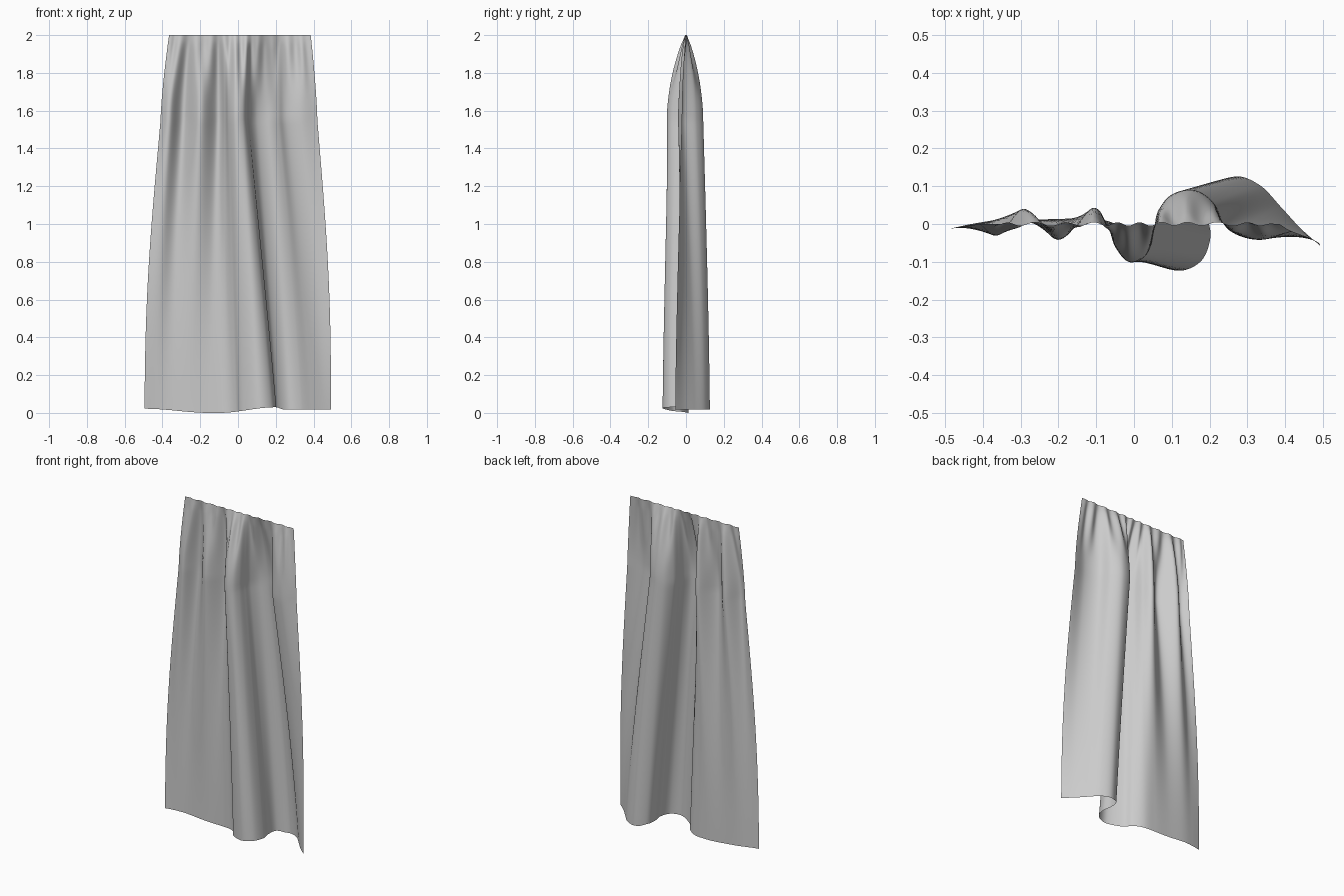
import bpy, bmesh, math
from mathutils import Vector

if "Cube" in bpy.data.objects:
    bpy.data.objects.remove(bpy.data.objects["Cube"])

# Matching plan-view fold lines (x, y): at the hem and below the gathers
HEM = [(-.495, -.014), (-.43, .0), (-.36, .01), (-.25, .012), (-.15, .014), (-.07, .008),
       (-.012, -.025), (.022, -.075), (.11, -.123), (.178, -.1), (.205, -.035), (.196, .03),
       (.208, .09), (.27, .126), (.335, .102), (.39, .045), (.44, -.01), (.492, -.057)]
FOLD = [(-.41, .0), (-.36, -.03), (-.29, .04), (-.20, -.042), (-.11, .042), (-.07, -.005),
        (-.05, -.06), (-.015, -.1), (.025, -.09), (.046, -.055), (.054, -.01), (.064, .035),
        (.10, .078), (.16, .09), (.212, .055), (.25, -.015), (.33, -.042), (.42, -.02)]
NU, NV = 200, 80
Z_FOLD = 1.55
TOP_L, TOP_R = -.365, .385


def spline(pts, u):
    """Smooth interpolation through points, u in 0..1."""
    f = u * (len(pts) - 1)
    i = min(int(f), len(pts) - 2)
    t = f - i
    b, c = Vector(pts[i]), Vector(pts[i + 1])
    a = Vector(pts[i - 1]) if i else 2 * b - c
    d = Vector(pts[i + 2]) if i + 2 < len(pts) else 2 * c - b
    return .5 * (2 * b + (c - a) * t + (2 * a - 5 * b + 4 * c - d) * t * t
                 + (3 * b - a - 3 * c + d) * t ** 3)


def smooth(a, b, x):
    t = max(0, min(1, (x - a) / (b - a)))
    return t * t * (3 - 2 * t)


def hem_height(x):
    """Slight rise and dip of the bottom edge."""
    if x < -.15:
        return .022 * smooth(-.15, -.49, x)
    return .03 * smooth(-.1, .2, x) - .013 * smooth(.2, .25, x)


def top_x(u, fx):
    """Keeps the top edge spacing close to that of the folds below."""
    k = .2 * u + .8 * (fx - FOLD[0][0]) / (FOLD[-1][0] - FOLD[0][0])
    return TOP_L + (TOP_R - TOP_L) * k


def cloth_point(u, v):
    hem, fold = spline(HEM, u), spline(FOLD, u)
    low = hem_height(hem.x)
    z = low + (2 - low) * v
    x_top = top_x(u, fold.x)
    # long drape between hem and fold line, outer edges bowed outward
    t = min(1, z / Z_FOLD)
    x = hem.x + (fold.x - hem.x) * t
    x *= 1 + .1 * abs(x) * math.sin(math.pi * t)
    y = hem.y + (fold.y - hem.y) * t ** (1.8 - .4 * smooth(.2, .4, u))
    if z > Z_FOLD:
        # folds close up into the straight top edge
        s = (2 - z) / (2 - Z_FOLD)
        x += (x_top - x) * (1 - s) ** 1.4
        y *= math.sin(math.pi / 2 * s)
    # fine gathers near the top, evenly spaced along the top edge
    g = smooth(1.62, 1.92, z) * (1 - .5 * smooth(1.94, 2, z))
    phase = 2 * math.pi * x_top / .068 + 1.2 * math.sin(14 * x_top)
    ends = smooth(0, .05, u) * smooth(1, .95, u)
    y += .009 * g * math.sin(phase) * ends
    return x, y, z


# Draped cloth sheet
bm = bmesh.new()
rows = [[bm.verts.new(cloth_point(i / NU, j / NV)) for i in range(NU + 1)]
        for j in range(NV + 1)]
for r0, r1 in zip(rows, rows[1:]):
    for i in range(NU):
        bm.faces.new((r0[i], r0[i + 1], r1[i + 1], r1[i])).smooth = True
mesh = bpy.data.meshes.new("curtain")
bm.to_mesh(mesh)
bm.free()
curtain = bpy.data.objects.new("curtain", mesh)
bpy.context.collection.objects.link(curtain)
